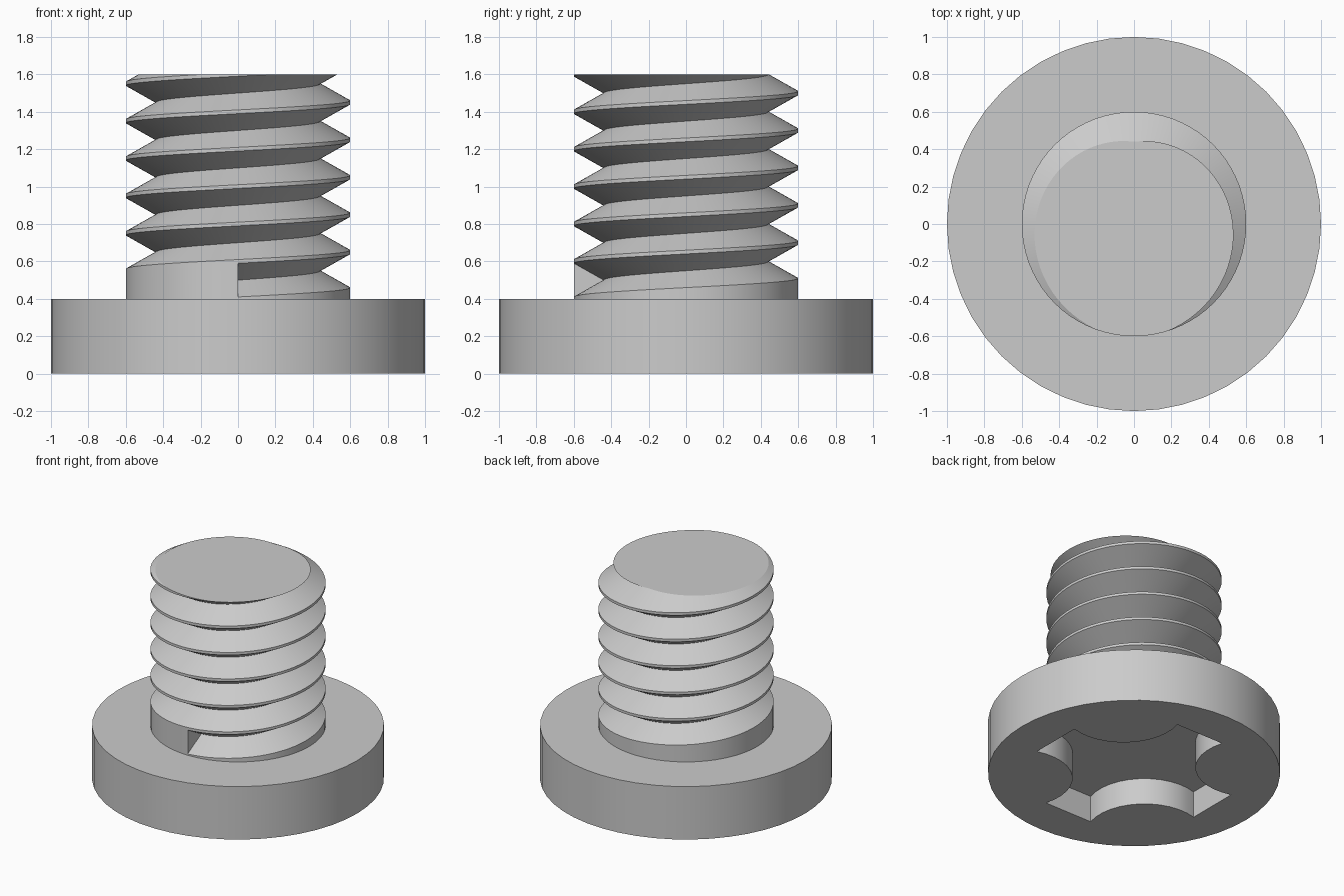
import bpy
import bmesh
from math import sin, cos, tau, pi, atan2, radians, hypot

cube = bpy.data.objects.get("Cube")
if cube:
    bpy.data.objects.remove(cube)

grey = bpy.data.materials.new("metal_grey")
grey.use_nodes = True
colour = (0.6, 0.6, 0.6, 1)
grey.diffuse_color = colour
grey.node_tree.nodes["Principled BSDF"].inputs["Base Color"].default_value = colour


def finish(bm, name):
    bmesh.ops.recalc_face_normals(bm, faces=bm.faces)
    mesh = bpy.data.meshes.new(name)
    bm.to_mesh(mesh)
    bm.free()
    mesh.materials.append(grey)
    obj = bpy.data.objects.new(name, mesh)
    bpy.context.collection.objects.link(obj)
    bpy.ops.object.select_all(action='DESELECT')
    obj.select_set(True)
    bpy.context.view_layer.objects.active = obj
    bpy.ops.object.shade_smooth_by_angle(angle=radians(25))
    return obj


# Head: a disc with a cross-shaped drive recess in its underside
HEAD_TOP, RECESS = 0.4, 0.2
ARM_HALF, ARM_END, BITE = 0.2, 0.7, 0.4


def circle(radius, n):
    return [(radius * cos(tau * i / n), radius * sin(tau * i / n)) for i in range(n)]


def cross_outline(steps=12):
    # Arms joined by round bites; one quarter is turned four times
    half_chord = (ARM_END - ARM_HALF) / 2 ** 0.5
    mid = (ARM_END + ARM_HALF) / 2
    c = mid + (BITE ** 2 - half_chord ** 2) ** 0.5 / 2 ** 0.5
    a0 = atan2(ARM_HALF - c, ARM_END - c)
    a1 = atan2(ARM_END - c, ARM_HALF - c) - tau
    pts = []
    for q in range(4):
        cq, sq = round(cos(q * pi / 2)), round(sin(q * pi / 2))
        for i in range(steps + 1):
            a = a0 + (a1 - a0) * i / steps
            x, y = c + BITE * cos(a), c + BITE * sin(a)
            pts.append((x * cq - y * sq, x * sq + y * cq))
    return pts


def walls(bm, outline, z0, z1):
    low = [bm.verts.new((x, y, z0)) for x, y in outline]
    high = [bm.verts.new((x, y, z1)) for x, y in outline]
    for i in range(len(low)):
        bm.faces.new((low[i - 1], low[i], high[i], high[i - 1]))
    bm.faces.new(high)
    return [bm.edges.get((low[i - 1], low[i])) for i in range(len(low))]


bm = bmesh.new()
rim = walls(bm, circle(1, 48), 0, HEAD_TOP)
recess_rim = walls(bm, cross_outline(), 0, RECESS)
bmesh.ops.triangle_fill(bm, edges=rim + recess_rim, use_beauty=True)
finish(bm, "screw_head")

# Shank: a V groove winds up the cylinder, starting abruptly at the front
TOP, PITCH, OUTER, ROOT, GROOVE = 1.6, 0.2, 0.6, 0.44, 0.09
SEGMENTS, TURNS = 72, 7
bm = bmesh.new()
columns = []
for j in range(SEGMENTS + 1):
    a = -pi / 2 + tau * j / SEGMENTS
    section = [(OUTER, HEAD_TOP)]
    for k in range(TURNS):
        z = HEAD_TOP + PITCH * (k + 0.5 + j / SEGMENTS)
        section += [(OUTER, z - GROOVE), (ROOT, z), (OUTER, z + GROOVE)]
    columns.append([bm.verts.new((r * cos(a), r * sin(a), z)) for r, z in section])
for left, right in zip(columns, columns[1:]):
    for i in range(len(left) - 1):
        bm.faces.new((left[i], right[i], right[i + 1], left[i + 1]))
# Flat end wall of the groove
bm.faces.new(columns[0][1:4])
bmesh.ops.remove_doubles(bm, verts=bm.verts, dist=0.0001)

# Cut the shank off level and cap it
bmesh.ops.bisect_plane(bm, geom=bm.verts[:] + bm.edges[:] + bm.faces[:],
                       dist=0.00001, plane_co=(0, 0, TOP), plane_no=(0, 0, 1),
                       clear_outer=True)
top_edges = [e for e in bm.edges if all(abs(v.co.z - TOP) < 0.0001 for v in e.verts)]
ring = {v for e in top_edges for v in e.verts}
ring = sorted(ring, key=lambda v: (atan2(v.co.y, v.co.x), hypot(v.co.x, v.co.y)))
bm.faces.new(ring)
finish(bm, "threaded_shank")
